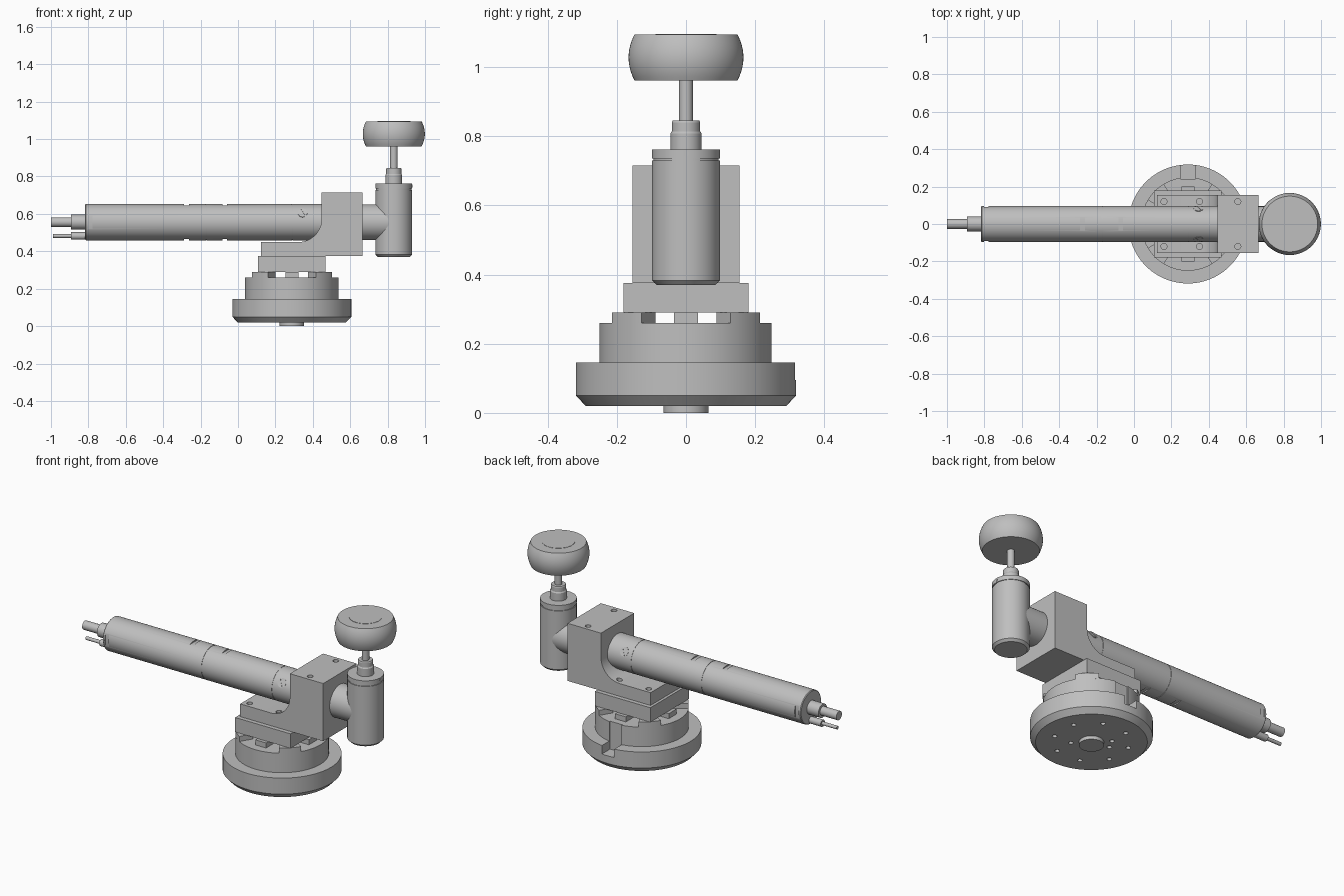
import bpy, bmesh
from math import sin, cos, pi, radians
from mathutils import Matrix, Vector

default = bpy.data.objects.get("Cube")
if default:
    bpy.data.objects.remove(default, do_unlink=True)

metal = bpy.data.materials.new("grey_metal")
metal.use_nodes = True
GREY = (0.52, 0.52, 0.52, 1)
metal.diffuse_color = GREY
for node in metal.node_tree.nodes:
    if node.type == 'BSDF_PRINCIPLED':
        node.inputs["Base Color"].default_value = GREY
        node.inputs["Roughness"].default_value = 0.6

BASE_X, HEAD_X, ARM_Z = 0.288, 0.833, 0.556
ALONG_X = Matrix.Rotation(pi / 2, 4, 'Y')


def finish(name, bm):
    bmesh.ops.remove_doubles(bm, verts=bm.verts, dist=1e-5)
    bmesh.ops.recalc_face_normals(bm, faces=bm.faces)
    mesh = bpy.data.meshes.new(name)
    bm.to_mesh(mesh)
    bm.free()
    mesh.materials.append(metal)
    mesh.shade_smooth()
    mesh.set_sharp_from_angle(angle=radians(30))
    obj = bpy.data.objects.new(name, mesh)
    bpy.context.scene.collection.objects.link(obj)
    return obj


def lathe(name, profile, place=(0, 0, 0), turn=Matrix(), steps=72):
    """Spin (radius, height) points about the local z axis."""
    bm = bmesh.new()
    points = [(0, profile[0][1])] + profile + [(0, profile[-1][1])]
    verts = [bm.verts.new((r, 0, h)) for r, h in points]
    edges = [bm.edges.new(pair) for pair in zip(verts, verts[1:])]
    bmesh.ops.spin(bm, geom=verts + edges, axis=(0, 0, 1), cent=(0, 0, 0),
                   angle=2 * pi, steps=steps)
    bm.transform(Matrix.Translation(place) @ turn)
    return finish(name, bm)


def rod(name, radius, low, high, place=(0, 0, 0), turn=Matrix(), steps=32):
    return lathe(name, [(radius, low), (radius, high)], place, turn, steps)


def prism(name, outline, depth, turn=Matrix()):
    """Extrude a flat outline along local z."""
    bm = bmesh.new()
    face = bm.faces.new([bm.verts.new((a, b, 0)) for a, b in outline])
    new = bmesh.ops.extrude_face_region(bm, geom=[face])["geom"]
    bmesh.ops.translate(bm, vec=(0, 0, depth),
                        verts=[v for v in new if isinstance(v, bmesh.types.BMVert)])
    bm.transform(turn)
    return finish(name, bm)


def box(name, center, size, turn=Matrix()):
    bm = bmesh.new()
    bmesh.ops.create_cube(bm, size=1)
    bm.transform(turn @ Matrix.Translation(center) @ Matrix.Diagonal((*size, 1)))
    return finish(name, bm)


def cut(obj, cutters):
    """Subtract the cutters, bake the result and drop the cutters."""
    for c in cutters:
        c.hide_render = True
        mod = obj.modifiers.new("cut", 'BOOLEAN')
        mod.operation, mod.solver, mod.object = 'DIFFERENCE', 'EXACT', c
    bpy.context.view_layer.update()
    graph = bpy.context.evaluated_depsgraph_get()
    mesh = bpy.data.meshes.new_from_object(obj.evaluated_get(graph))
    obj.modifiers.clear()
    obj.data = mesh
    mesh.set_sharp_from_angle(angle=radians(30))
    for c in cutters:
        bpy.data.objects.remove(c, do_unlink=True)


# Round base with a keyway at the back and bolt holes underneath
base = lathe("base", [(0.29, 0.02), (0.318, 0.05), (0.318, 0.145), (0.25, 0.145),
                      (0.25, 0.26)], (BASE_X, 0, 0), steps=96)
holes = [box("keyway", (BASE_X, 0.29, 0.25), (0.08, 0.1, 0.31))]
spots = [(0.2, 22.5 + 45 * i) for i in range(8)] + [(0.107, a) for a in (-45, 135, 170)]
for r, angle in spots:
    a = radians(angle)
    holes.append(rod("bolt_hole", 0.013, 0, 0.05,
                     (BASE_X + r * cos(a), r * sin(a), 0), steps=16))
cut(base, holes)
rod("base_boss", 0.065, 0, 0.03, (BASE_X, 0, 0), steps=48)

# Raised rim segments on the diagonals, clamping pads between them
for i in range(4):
    spin = Matrix.Translation((BASE_X, 0, 0.255)) @ Matrix.Rotation(i * pi / 2, 4, 'Z')
    arc = [radians(31 + 28 * k / 8) for k in range(9)]
    outline = [(0.25 * cos(a), 0.25 * sin(a)) for a in arc]
    outline += [(0.17 * cos(a), 0.17 * sin(a)) for a in reversed(arc)]
    prism(f"rim_segment_{i + 1}", outline, 0.035, spin)
    box(f"clamp_pad_{i + 1}", (0.16, 0, 0.0175), (0.08, 0.07, 0.035), spin)

# Square mounting plate
box("mounting_plate", (BASE_X, 0, 0.3325), (0.362, 0.36, 0.085))

# Bracket with a filleted step, drilled from above
fillet = [(0.325 + 0.122 * sin(t), 0.572 - 0.122 * cos(t))
          for t in [pi / 2 * k / 12 for k in range(13)]]
outline = [(0.123, 0.375), (0.665, 0.375), (0.665, 0.715), (0.447, 0.715)]
outline += fillet[::-1] + [(0.123, 0.45)]
bracket = prism("bracket", outline, 0.31,
                Matrix.Translation((0, 0.155, 0)) @ Matrix.Rotation(pi / 2, 4, 'X'))
cut(bracket, [rod("bracket_hole", 0.016, low, 0.8, (x, side * 0.12, 0), steps=24)
              for side in (-1, 1)
              for x, low in ((0.555, 0.67), (0.16, 0.42), (0.35, 0.42))])

# Long tubular arm with seams, top and bottom slots, and end flats
R = 0.097
arm_profile = [(R - 0.004, -0.817), (R, -0.813)]
for seam in (-0.17, 0.29):
    arm_profile += [(R, seam - 0.002), (R - 0.002, seam - 0.002),
                    (R - 0.002, seam + 0.002), (R, seam + 0.002)]
arm = lathe("arm", arm_profile + [(R, 0.6)], (0, 0, ARM_Z), ALONG_X)
slots = []
for side in (-1, 1):
    for x in (-0.275, -0.07):
        slots.append(box("slot", (x, 0, ARM_Z + side * 0.115), (0.025, 0.2, 0.05)))
    slots.append(box("flat", (-0.79, side * 0.115, ARM_Z), (0.025, 0.05, 0.2)))
cut(arm, slots)

# Slotted screws on both shoulders of the arm
for side, label in ((-1, "right"), (1, "left")):
    out = Vector((0, side * cos(radians(31)), sin(radians(31))))
    turn = out.to_track_quat('Z', 'X').to_matrix().to_4x4()
    screw = rod(f"arm_screw_{label}", 0.026, R - 0.012, R + 0.001,
                (0.345, 0, ARM_Z), turn)
    place = Matrix.Translation((0.345, 0, ARM_Z)) @ turn
    cut(screw, [box("screw_slot", (0, 0, R + 0.004), (0.07, 0.008, 0.014),
                    place @ Matrix.Rotation(radians(30), 4, 'Z'))])

# Cable fittings at the arm's free end
for name, r_collar, r_cable, tip, z in (("upper", 0.04, 0.026, -1.0, ARM_Z),
                                        ("lower", 0.02, 0.01, -0.99, 0.482)):
    rod(f"{name}_fitting", r_collar, -0.893, -0.8, (0, 0, z), ALONG_X)
    rod(f"{name}_cable", r_cable, tip, -0.88, (0, 0, z), ALONG_X)

# Neck joining the bracket to the upright head
rod("neck", 0.095, 0.6, HEAD_X, (0, 0, ARM_Z), ALONG_X, steps=72)

# Upright head with a grooved cap
lathe("head", [(0.085, 0.37), (0.098, 0.383), (0.098, 0.729), (0.094, 0.729),
               (0.094, 0.736), (0.098, 0.736), (0.098, 0.762)], (HEAD_X, 0, 0))
rod("head_pin", 0.008, 0.09, 0.1, (HEAD_X, 0, 0.75), ALONG_X, steps=16)

# Stepped collar and spindle
lathe("spindle_collar", [(0.045, 0.755), (0.045, 0.808), (0.041, 0.814),
                         (0.041, 0.84), (0.038, 0.845)], (HEAD_X, 0, 0), steps=48)
rod("spindle", 0.02, 0.84, 0.97, (HEAD_X, 0, 0))

# Barrel-shaped knob with a flush round plug
barrel = []
for k in range(13):
    t = k / 6 - 1
    barrel.append((0.166 - 0.017 * t * t, 1.0275 + 0.0665 * t))
lathe("knob", barrel, (HEAD_X, 0, 0), steps=96)
rod("knob_plug", 0.088, 1.08, 1.0955, (HEAD_X, 0, 0), steps=64)
